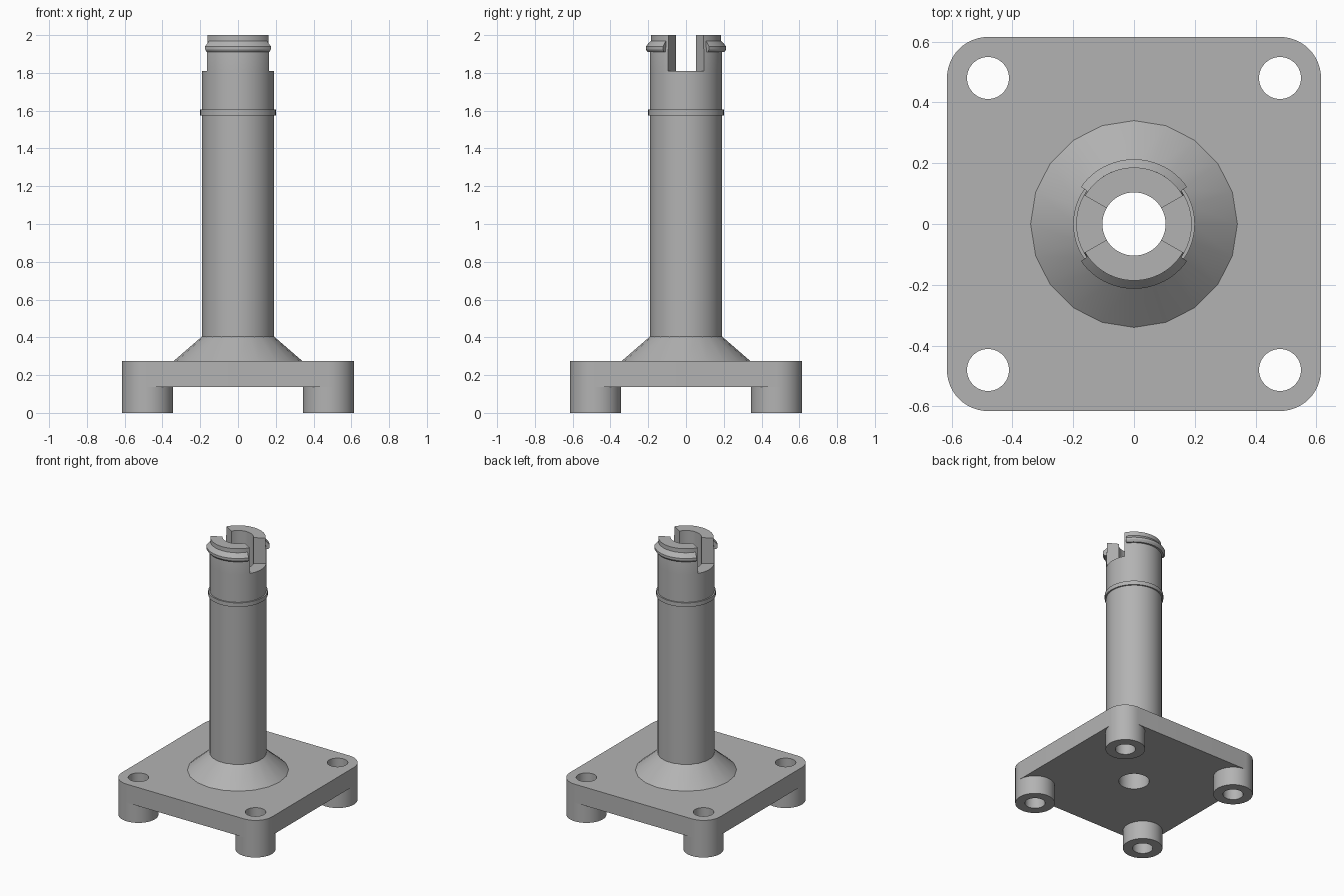
import bpy, bmesh
from math import sin, cos, pi, radians

cube = bpy.data.objects.get("Cube")
if cube:
    bpy.data.objects.remove(cube, do_unlink=True)

grey = bpy.data.materials.new("plain grey")
grey.use_nodes = True
COLOUR = (0.45, 0.45, 0.45, 1)
grey.diffuse_color = COLOUR
grey.node_tree.nodes["Principled BSDF"].inputs["Base Color"].default_value = COLOUR

BORE, TUBE = 0.104, 0.19
PLATE_LOW, PLATE_TOP = 0.138, 0.275
SLOT_FLOOR, TOP = 1.81, 2.0
CORNER, FOOT, HOLE = 0.48, 0.135, 0.069


def finish(bm, name):
    bmesh.ops.recalc_face_normals(bm, faces=bm.faces)
    mesh = bpy.data.meshes.new(name)
    bm.to_mesh(mesh)
    bm.free()
    mesh.materials.append(grey)
    obj = bpy.data.objects.new(name, mesh)
    bpy.context.collection.objects.link(obj)
    bpy.ops.object.select_all(action='DESELECT')
    obj.select_set(True)
    bpy.context.view_layer.objects.active = obj
    bpy.ops.object.shade_smooth_by_angle(angle=radians(29))
    return obj


def lathe(name, profile, sides=64, start=0, sweep=360, at=(0, 0)):
    """Revolve a closed (radius, height) profile; a partial sweep gets end caps."""
    bm = bmesh.new()
    full = sweep == 360
    rings = []
    for i in range(sides if full else sides + 1):
        a = radians(start + sweep * i / sides)
        rings.append([bm.verts.new((at[0] + r * cos(a), at[1] + r * sin(a), z))
                      for r, z in profile])
    n = len(profile)
    for i in range(sides):
        a, b = rings[i], rings[(i + 1) % len(rings)]
        for j in range(n):
            k = (j + 1) % n
            bm.faces.new((a[j], b[j], b[k], a[k]))
    if not full:
        bm.faces.new(rings[0])
        bm.faces.new(rings[-1])
    return finish(bm, name)


def tube(r_in, r_out, low, high):
    return [(r_in, low), (r_out, low), (r_out, high), (r_in, high)]


def circle(x, y, r, sides=48):
    return [(x + r * cos(2 * pi * i / sides), y + r * sin(2 * pi * i / sides))
            for i in range(sides)]


# Base plate: rounded square with four screw holes and the central bore
corners = [(1, 1), (-1, 1), (-1, -1), (1, -1)]
outline = []
for q, (sx, sy) in enumerate(corners):
    for i in range(13):
        a = pi / 2 * (q + i / 12)
        outline.append((sx * CORNER + FOOT * cos(a), sy * CORNER + FOOT * sin(a)))
loops = [outline, circle(0, 0, BORE, 64)]
loops += [circle(sx * CORNER, sy * CORNER, HOLE) for sx, sy in corners]

bm = bmesh.new()
edges = []
for loop in loops:
    vs = [bm.verts.new((x, y, PLATE_LOW)) for x, y in loop]
    edges += [bm.edges.new((vs[i - 1], vs[i])) for i in range(len(vs))]
bmesh.ops.triangle_fill(bm, edges=edges, use_beauty=True, normal=(0, 0, 1))
out = bmesh.ops.extrude_face_region(bm, geom=bm.faces[:], use_keep_orig=True)
top_verts = [g for g in out["geom"] if isinstance(g, bmesh.types.BMVert)]
bmesh.ops.translate(bm, verts=top_verts, vec=(0, 0, PLATE_TOP - PLATE_LOW))
finish(bm, "base_plate")

# Hollow feet under the corners
for sx, sy in corners:
    name = ("back" if sy > 0 else "front") + ("_left" if sx > 0 else "_right") + "_foot"
    lathe(name, tube(HOLE, FOOT, 0, PLATE_LOW), 48, at=(sx * CORNER, sy * CORNER))

# Coarse conical flare, tubular post and its collar
lathe("flare", [(0.15, PLATE_TOP), (0.34, PLATE_TOP), (TUBE, 0.405), (0.15, 0.405)], 20)
lathe("post", tube(BORE, TUBE, PLATE_TOP, SLOT_FLOOR))
lathe("collar", tube(0.18, 0.2, 1.575, 1.605))

# Two prongs above the slots, each with a snap lip
lip = [(0.17, 1.91), (0.203, 1.91), (0.213, 1.925), (0.213, 1.94), (0.186, 1.97), (0.17, 1.97)]
prong = [(BORE, SLOT_FLOOR), (TUBE, SLOT_FLOOR), (TUBE, 1.91), (0.186, 1.94),
         (0.186, TOP), (BORE, TOP)]
for side, turn in (("back", 0), ("front", 180)):
    lathe(side + "_prong", prong, 24, turn + 30, 120)
    lathe(side + "_snap_lip", lip, 24, turn + 35, 110)
